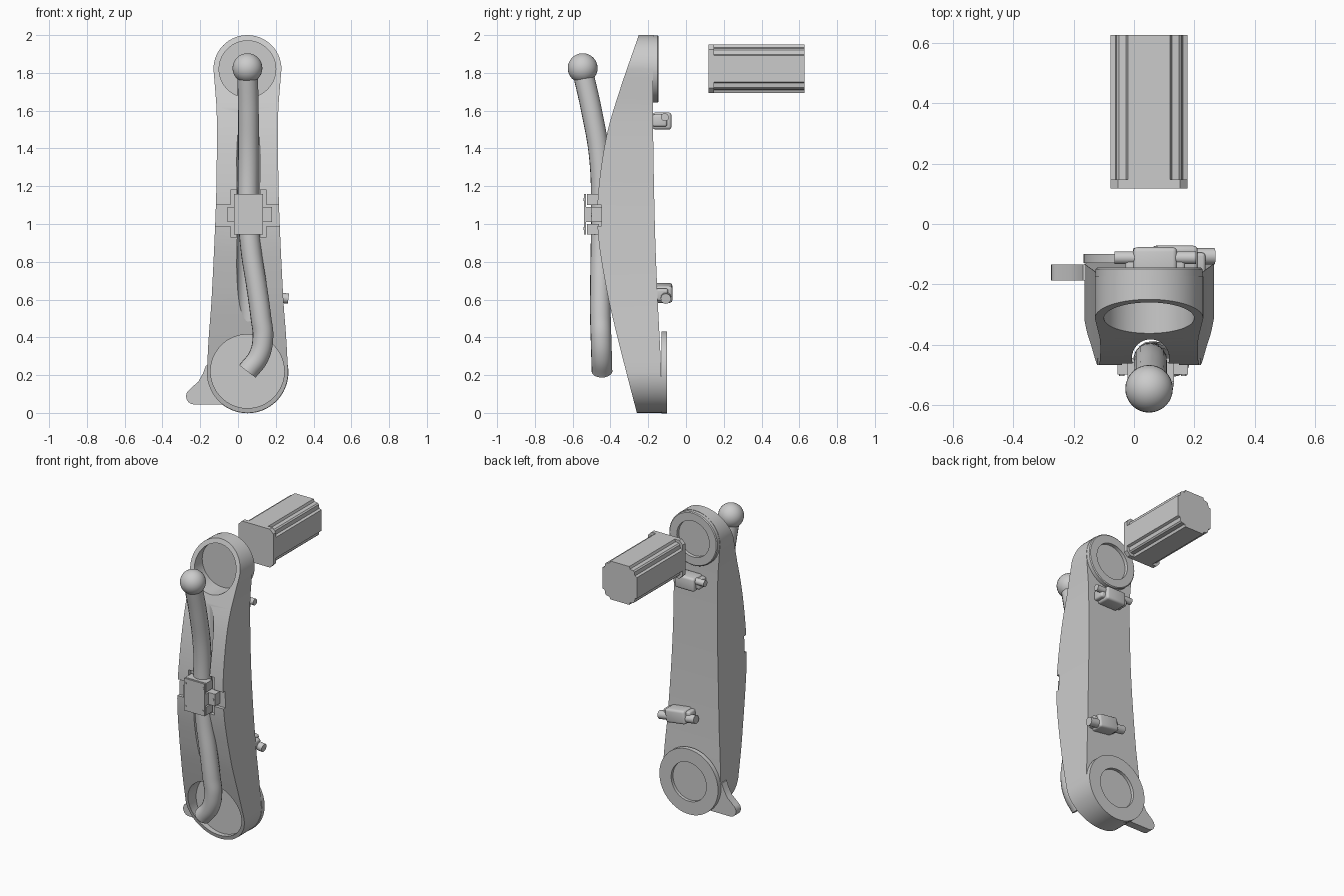
import bpy, bmesh, math
from mathutils import Vector, Matrix

if "Cube" in bpy.data.objects:
    bpy.data.objects.remove(bpy.data.objects["Cube"])

CX = 0.05  # arm centre line
TOP_Z, TOP_R, LOW_Z, LOW_R = 1.82, 0.18, 0.215, 0.215


def finish(name, bm, angle=30):
    bmesh.ops.remove_doubles(bm, verts=bm.verts, dist=1e-5)
    bmesh.ops.recalc_face_normals(bm, faces=bm.faces)
    me = bpy.data.meshes.new(name)
    bm.to_mesh(me)
    bm.free()
    ob = bpy.data.objects.new(name, me)
    bpy.context.collection.objects.link(ob)
    bpy.ops.object.select_all(action='DESELECT')
    ob.select_set(True)
    bpy.context.view_layer.objects.active = ob
    bpy.ops.object.shade_smooth_by_angle(angle=math.radians(angle))
    return ob


def box(name, x, y, z, bevel=0):
    bm = bmesh.new()
    size = Vector((x[1] - x[0], y[1] - y[0], z[1] - z[0]))
    mid = Vector((x[0] + x[1], y[0] + y[1], z[0] + z[1])) / 2
    bmesh.ops.create_cube(bm, size=1, matrix=Matrix.Translation(mid) @ Matrix.Diagonal((*size, 1)))
    if bevel:
        bmesh.ops.bevel(bm, geom=bm.edges[:], offset=bevel, segments=3, profile=0.5, affect='EDGES')
    return finish(name, bm)


def cyl(name, a, b, r, n=32):
    a, b = Vector(a), Vector(b)
    bm = bmesh.new()
    mat = Matrix.Translation((a + b) / 2) @ (b - a).to_track_quat('Z', 'Y').to_matrix().to_4x4()
    bmesh.ops.create_cone(bm, cap_ends=True, segments=n, radius1=r, radius2=r, depth=(b - a).length, matrix=mat)
    return finish(name, bm)


def extrude_y(name, pts, y0, y1):
    """Extrude an x,z outline along y."""
    bm = bmesh.new()
    f = bm.faces.new([bm.verts.new((x, y0, z)) for x, z in pts])
    r = bmesh.ops.extrude_face_region(bm, geom=[f])
    bmesh.ops.translate(bm, verts=[v for v in r['geom'] if isinstance(v, bmesh.types.BMVert)], vec=(0, y1 - y0, 0))
    return finish(name, bm)


def lathe_y(name, prof, z, n=64):
    """Spin an (r, y) profile about the y axis through (CX, z)."""
    bm = bmesh.new()
    vs = [bm.verts.new((CX + r, y, z)) for r, y in prof]
    es = [bm.edges.new(p) for p in zip(vs, vs[1:])]
    bmesh.ops.spin(bm, geom=vs + es, cent=(CX, 0, z), axis=(0, 1, 0), angle=math.tau, steps=n)
    return finish(name, bm)


def cut(ob, cutter):
    cutter.hide_render = True
    m = ob.modifiers.new("cut", 'BOOLEAN')
    m.operation, m.solver, m.object = 'DIFFERENCE', 'EXACT', cutter
    bpy.context.view_layer.objects.active = ob
    bpy.ops.object.modifier_apply(modifier=m.name)
    bpy.data.objects.remove(cutter)


def smooth_at(pts, t):
    """Catmull-Rom style value at t through (t, value) points."""
    i = max(0, min(len(pts) - 2, sum(p[0] <= t for p in pts) - 1))

    def slope(k):
        a, b = pts[max(k - 1, 0)], pts[min(k + 1, len(pts) - 1)]
        return (b[1] - a[1]) / (b[0] - a[0])
    (t0, v0), (t1, v1) = pts[i], pts[i + 1]
    h = t1 - t0
    s = (t - t0) / h
    return (v0 * (2*s**3 - 3*s*s + 1) + v1 * (3*s*s - 2*s**3)
            + h * slope(i) * (s**3 - 2*s*s + s) + h * slope(i + 1) * (s**3 - s*s))


# arm housing: rows of width lofted between a bowed front and a near flat back
FRONT = [(0, -.26), (.25, -.325), (.47, -.38), (.65, -.42), (.94, -.465),
         (1.16, -.465), (1.47, -.42), (1.71, -.35), (2, -.25)]
BACK = [(0, -.125), (.3, -.135), (.6, -.15), (1, -.165), (1.6, -.175), (2, -.172)]
WIDTH = [(.215, .215), (.4, .205), (.6, .19), (1.1, .167), (1.4, .162), (1.6, .163), (1.7, .17), (1.82, .18)]
rows = []
for i in range(15):
    a = math.radians(2 + 88 * i / 14)
    rows.append((LOW_Z - LOW_R * math.cos(a), LOW_R * math.sin(a)))
for i in range(1, 32):
    z = LOW_Z + (TOP_Z - LOW_Z) * i / 32
    rows.append((z, smooth_at(WIDTH, z)))
for i in range(15):
    a = math.radians(88 * i / 14)
    rows.append((TOP_Z + TOP_R * math.sin(a), TOP_R * math.cos(a)))
bm = bmesh.new()
rings = []
for z, w in rows:
    f, b = smooth_at(FRONT, z), smooth_at(BACK, z)
    rings.append([bm.verts.new((CX + sx * w, y, z)) for sx, y in ((-1, f), (1, f), (1, b), (-1, b))])
for p, q in zip(rings, rings[1:]):
    for k in range(4):
        bm.faces.new((p[k], p[(k + 1) % 4], q[(k + 1) % 4], q[k]))
bm.faces.new(rings[0])
bm.faces.new(rings[-1])
arm = finish("arm_housing", bm)

# round front pockets, clamp notches and pipe groove
cut(arm, cyl("pocket", (CX, -.6, TOP_Z), (CX, -.235, TOP_Z), .15, 64))
cut(arm, cyl("pocket", (CX, -.6, LOW_Z + .005), (CX, -.235, LOW_Z + .005), .195, 64))
cut(arm, cyl("groove", (.055, -.445, .42), (.055, -.445, 1.62), .062))
cut(arm, box("notch", (-.4, .5), (-.6, -.447), (.99, 1.1)))
cut(arm, box("notch", (-.04, .15), (-.6, -.44), (.93, 1.18)))
arm.select_set(True)
bpy.ops.object.shade_smooth_by_angle(angle=math.radians(30))

# joint rings on the back
lathe_y("upper_joint_ring", [(0, -.168), (.12, -.168), (.12, -.145), (.172, -.145), (.178, -.15),
                             (.178, -.178), (0, -.178)], TOP_Z)
lathe_y("lower_joint_ring", [(0, -.12), (.13, -.12), (.13, -.1), (.217, -.1), (.217, -.13), (0, -.13)], LOW_Z)

# side fin at the foot
fin = [(-.17, .25), (-.185, .21), (-.21, .165), (-.245, .135)]
fin += [(-.232 + .043 * math.cos(a), .088 + .043 * math.sin(a))
        for a in [math.radians(120 + 15 * i) for i in range(11)]]
fin += [(-.08, .045), (-.02, .12), (-.06, .25)]
extrude_y("foot_fin", fin, -.187, -.135)

# bent pipe with ball end
cu = bpy.data.curves.new("pipe", 'CURVE')
cu.dimensions = '3D'
cu.bevel_depth, cu.bevel_resolution, cu.use_fill_caps, cu.resolution_u = .055, 6, True, 8
path = [(.05, -.545, 1.8), (.055, -.5, 1.6), (.055, -.458, 1.35), (.055, -.448, 1.05), (.068, -.45, .87),
        (.1, -.453, .66), (.122, -.453, .5), (.132, -.45, .4), (.11, -.447, .3), (.05, -.445, .22)]
sp = cu.splines.new('BEZIER')
sp.bezier_points.add(len(path) - 1)
for p, co in zip(sp.bezier_points, path):
    p.co, p.handle_left_type, p.handle_right_type = co, 'AUTO', 'AUTO'
pipe = bpy.data.objects.new("pipe", cu)
bpy.context.collection.objects.link(pipe)
bpy.ops.object.select_all(action='DESELECT')
pipe.select_set(True)
bpy.context.view_layer.objects.active = pipe
bpy.ops.object.convert(target='MESH')
bpy.ops.object.shade_smooth_by_angle(angle=math.radians(40))
bm = bmesh.new()
bmesh.ops.create_uvsphere(bm, u_segments=32, v_segments=16, radius=.079,
                          matrix=Matrix.Translation((.05, -.547, 1.825)))
finish("pipe_ball", bm)

# pipe clamp with screws
box("clamp_plate", (-.022, .132), (-.54, -.53), (.945, 1.16))
box("clamp_block", (-.022, .132), (-.531, -.445), (1.01, 1.09))
box("clamp_tabs", (-.055, .18), (-.5, -.445), (1.01, 1.09))
for n, z in (("lower", (.945, 1.0)), ("upper", (1.1, 1.16))):
    box("clamp_jaw_" + n, (-.022, .132), (-.525, -.46), z)
for x in (-.01, .12):
    for z in (.975, 1.13):
        cyl("clamp_screw", (x, -.543, z), (x, -.53, z), .008, 12)
for x in (-.04, .165):
    cyl("tab_screw", (x, -.504, 1.05), (x, -.49, 1.05), .009, 12)


# cable clips on the back: rounded block with a cross peg
def clip(name, x, y, z, drop, r, half, tilt):
    parts = [box(name + "_block", (x - .073, x + .073), (y - .065, y + .035), (z - .045, z + .045), .015),
             box(name + "_saddle", (x - .1, x + .1), (y - .065, y + .012), (z - .03, z + .035), .012),
             cyl(name + "_peg", (x - half, y, z + drop), (x + half, y, z + drop), r, 24)]
    pivot = Matrix.Translation((x, y, z))
    for ob in parts:
        ob.data.transform(pivot @ Matrix.Rotation(math.radians(tilt), 4, 'Y') @ pivot.inverted())


clip("upper_clip", .07, -.112, 1.545, .02, .021, .135, 0)
clip("lower_clip", .135, -.107, .635, -.012, .027, .135, 8)

# motor: chamfered flange and can with notched corners
MZ = 1.822


def around(quarter):
    pts = []
    for k in range(4):
        c, s = round(math.cos(k * math.pi / 2)), round(math.sin(k * math.pi / 2))
        pts += [(CX + c * x - s * z, MZ + s * x + c * z) for x, z in quarter]
    return pts


extrude_y("motor_flange", around([(.128, .103), (.103, .128)]), .118, .147)
extrude_y("motor_can", around([(.128, .07), (.112, .076), (.108, .1), (.1, .108), (.076, .112), (.07, .128)]),
          .146, .628)
